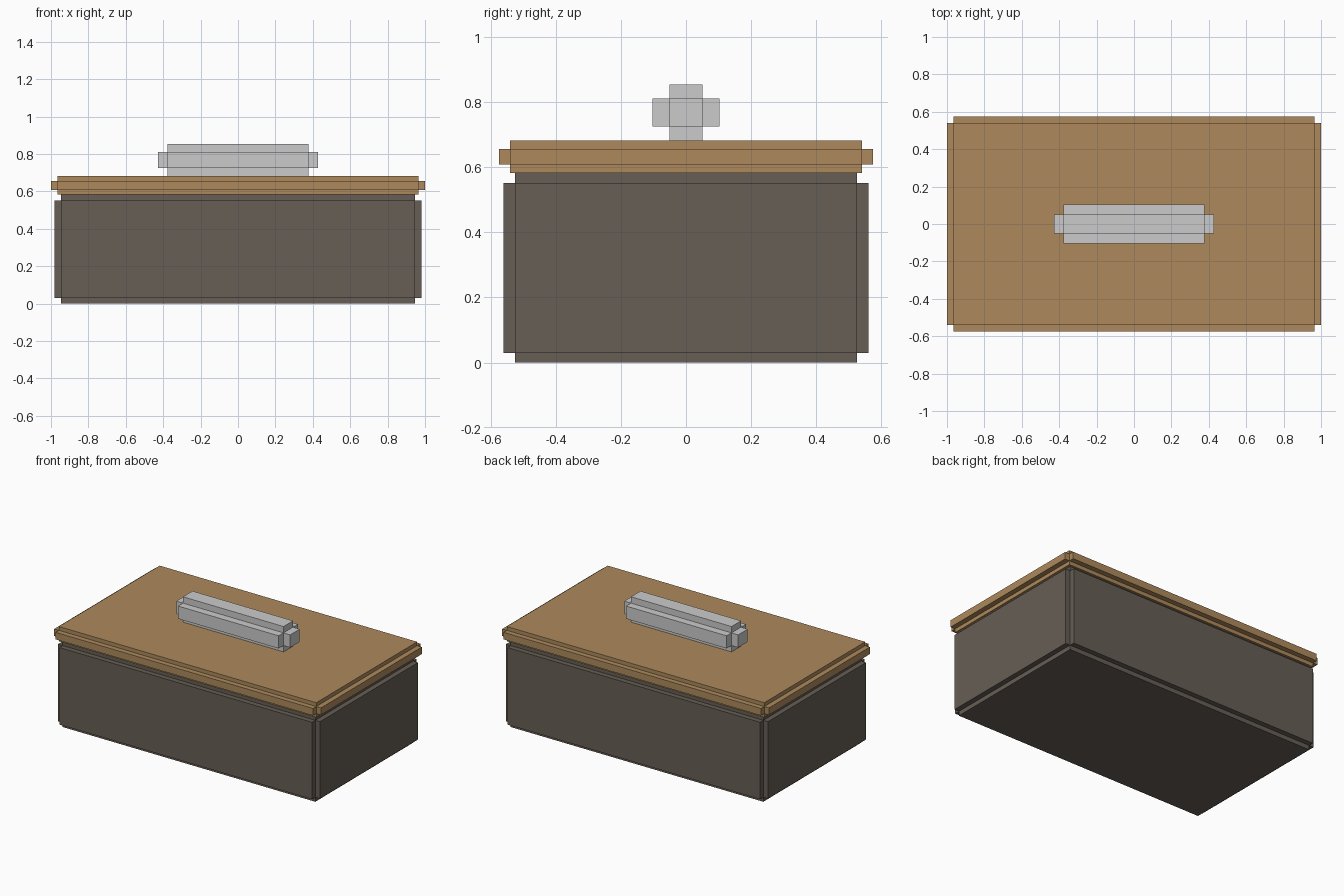
import bpy
import bmesh

if "Cube" in bpy.data.objects:
    bpy.data.objects.remove(bpy.data.objects["Cube"])


def material(name, rgb):
    mat = bpy.data.materials.new(name)
    mat.diffuse_color = (*rgb, 1.0)
    mat.use_nodes = True
    mat.node_tree.nodes["Principled BSDF"].inputs["Base Color"].default_value = mat.diffuse_color
    return mat


def stepped_block(name, core, step, z_mid, mat=None):
    """Core box (half sizes) with every face pushed outward, leaving notched edges."""
    bm = bmesh.new()
    bmesh.ops.create_cube(bm, size=2.0)
    bmesh.ops.scale(bm, vec=core, verts=bm.verts)
    bm.normal_update()
    caps = bmesh.ops.extrude_discrete_faces(bm, faces=bm.faces[:])["faces"]
    for face in caps:
        face.normal_update()
        n = face.normal.copy()
        push = [n[i] * step[i] for i in range(3)]
        bmesh.ops.translate(bm, vec=push, verts=face.verts[:])
    bmesh.ops.recalc_face_normals(bm, faces=bm.faces[:])
    mesh = bpy.data.meshes.new(name)
    bm.to_mesh(mesh)
    bm.free()
    obj = bpy.data.objects.new(name, mesh)
    obj.location.z = z_mid
    bpy.context.collection.objects.link(obj)
    if mat:
        mesh.materials.append(mat)
    return obj


dark = material("dark_brown", (0.133, 0.112, 0.089))
tan = material("tan_wood", (0.42, 0.254, 0.107))

# Box body
stepped_block("box_body", (0.947, 0.525, 0.261), (0.035, 0.035, 0.03), 0.291, dark)
# Overhanging lid
stepped_block("lid", (0.965, 0.54, 0.024), (0.035, 0.035, 0.026), 0.632, tan)
# Handle on the lid
stepped_block("handle", (0.377, 0.051, 0.043), (0.05, 0.052, 0.043), 0.768)
